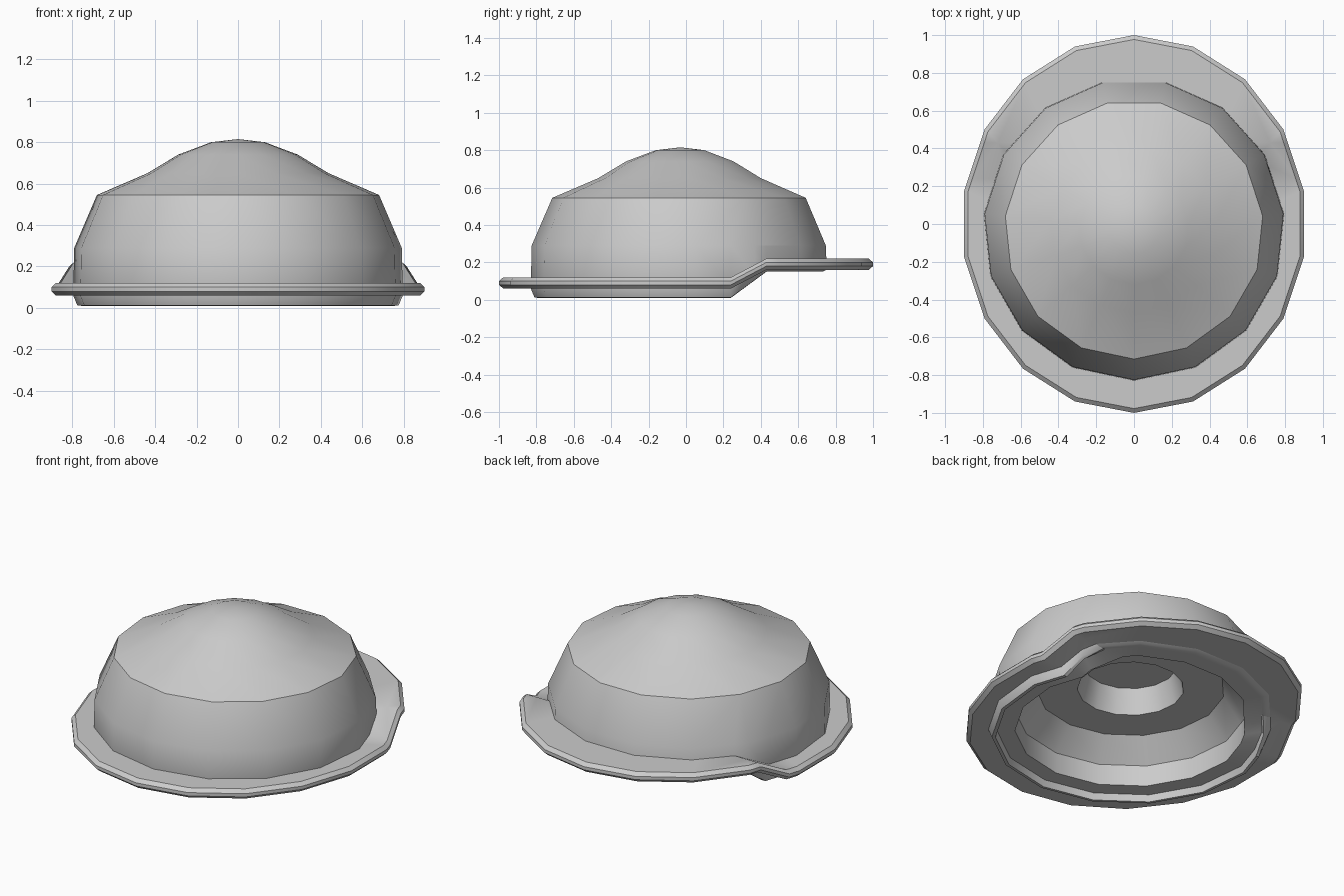
import bpy, bmesh, math

if "Cube" in bpy.data.objects:
    bpy.data.objects.remove(bpy.data.objects["Cube"])

STEP_START, STEP_END = 0.24, 0.43   # where the rim ramps up toward the back


def ring(bm, n, rx, ry, cy, z):
    """Horizontal polygon with one corner pointing at the front (-y)."""
    return [bm.verts.new((rx * math.sin(a), cy - ry * math.cos(a), z))
            for a in (2 * math.pi * i / n for i in range(n))]


def bridge(bm, a, b):
    n = len(a)
    for i in range(n):
        j = (i + 1) % n
        bm.faces.new((a[i], a[j], b[j], b[i]))


def raise_back(bm, z_limit, lift):
    """Split the low faces at both bends, then lift the back part."""
    for y in (STEP_START, STEP_END):
        faces = [f for f in bm.faces if max(v.co.z for v in f.verts) < z_limit]
        edges = {e for f in faces for e in f.edges}
        verts = {v for f in faces for v in f.verts}
        bmesh.ops.bisect_plane(bm, geom=faces + list(edges) + list(verts), dist=1e-4,
                               plane_co=(0, y, 0), plane_no=(0, 1, 0))
    for v in bm.verts:
        t = (v.co.y - STEP_START) / (STEP_END - STEP_START)
        v.co.z += min(max(t, 0), 1) * lift(v.co.z)


def finish(bm, name):
    bmesh.ops.recalc_face_normals(bm, faces=bm.faces)
    mesh = bpy.data.meshes.new(name)
    bm.to_mesh(mesh)
    bm.free()
    obj = bpy.data.objects.new(name, mesh)
    bpy.context.collection.objects.link(obj)
    bpy.ops.object.select_all(action='DESELECT')
    obj.select_set(True)
    bpy.context.view_layer.objects.active = obj
    bpy.ops.object.shade_smooth_by_angle(angle=math.radians(30))
    return obj


# Dome: 15-sided shell, outside from the tip down, then the stepped hollow
profile = [(0.13, 0.80), (0.29, 0.74), (0.44, 0.65), (0.685, 0.545),
           (0.795, 0.29), (0.80, 0.06), (0.78, 0.012), (0.76, 0.01),
           (0.75, 0.05), (0.65, 0.05), (0.65, 0.18), (0.53, 0.31),
           (0.30, 0.31), (0.26, 0.46)]
bm = bmesh.new()
rings = [ring(bm, 15, r, r, -0.03, z) for r, z in profile]
for a, b in zip(rings, rings[1:]):
    bridge(bm, a, b)
tip = bm.verts.new((0, -0.03, 0.815))
for i in range(15):
    bm.faces.new((tip, rings[0][i], rings[0][(i + 1) % 15]))
bm.faces.new(rings[-1])
raise_back(bm, 0.30, lambda z: 0.14 if z < 0.03 else 0.10 if z < 0.1 else 0)
finish(bm, "dome")

# Brim: 18-sided oval plate with a bevelled edge, stepped up at the back
bm = bmesh.new()
section = [(0.74, 0.74, -0.03, 0.12), (0.893, 0.977, 0, 0.12), (0.914, 1.0, 0, 0.10),
           (0.914, 1.0, 0, 0.08), (0.893, 0.977, 0, 0.06), (0.74, 0.74, -0.03, 0.06)]
rings = [ring(bm, 18, *s) for s in section]
for a, b in zip(rings, rings[1:] + rings[:1]):
    bridge(bm, a, b)
raise_back(bm, 1.0, lambda z: 0.10)
finish(bm, "brim")
